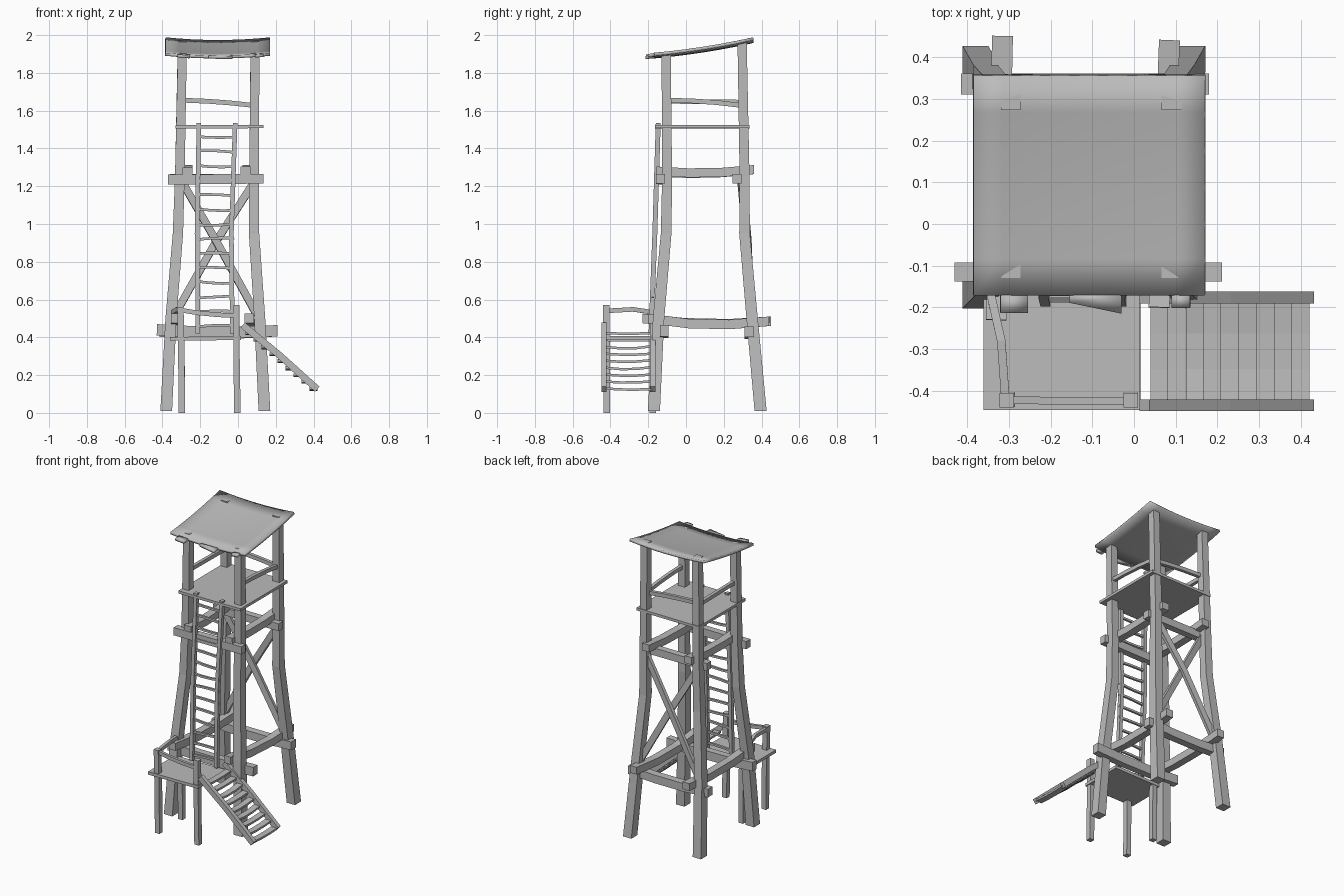
import bpy, bmesh, random
from mathutils import Vector

random.seed(4)
cube = bpy.data.objects.get("Cube")
if cube:
    bpy.data.objects.remove(cube, do_unlink=True)

GREY = (0.5, 0.5, 0.5, 1)
mat = bpy.data.materials.new("weathered_grey")
mat.use_nodes = True
mat.diffuse_color = GREY
mat.node_tree.nodes["Principled BSDF"].inputs["Base Color"].default_value = GREY


def finish(name, bm):
    bmesh.ops.recalc_face_normals(bm, faces=bm.faces)
    mesh = bpy.data.meshes.new(name)
    bm.to_mesh(mesh)
    bm.free()
    mesh.materials.append(mat)
    obj = bpy.data.objects.new(name, mesh)
    bpy.context.collection.objects.link(obj)
    return obj


def beam(name, points, width, height, taper=1.0):
    """Four-sided timber swept along a path; height is measured towards z (or y if upright)."""
    pts = [Vector(p) for p in points]
    along = (pts[-1] - pts[0]).normalized()
    upright = abs(along.z) > 0.95
    side = Vector((1, 0, 0)) if upright else along.cross(Vector((0, 0, 1))).normalized()
    up = Vector((0, 1, 0)) if upright else side.cross(along)
    bm = bmesh.new()
    rings = []
    for i, p in enumerate(pts):
        k = 1 + (taper - 1) * i / (len(pts) - 1)
        rings.append([bm.verts.new(p + side * a * width * k / 2 + up * b * height * k / 2)
                      for a, b in ((-1, -1), (1, -1), (1, 1), (-1, 1))])
    for lo, hi in zip(rings, rings[1:]):
        for j in range(4):
            bm.faces.new((lo[j], lo[j - 1], hi[j - 1], hi[j]))
    bm.faces.new(rings[0])
    bm.faces.new(rings[-1])
    return finish(name, bm)


def sagging(name, a, b, width, height, sag):
    """Timber between two points that droops in its middle."""
    a, b = Vector(a), Vector(b)
    drop = Vector((0, 0, sag))
    return beam(name, [a, a.lerp(b, 0.33) - drop, a.lerp(b, 0.67) - drop, b], width, height)


def sheet(name, xs, ys, height, thick, tabs=()):
    """Thin board following a height rule, with extra tabs (x0, x1, y0, y1) on its front edge."""
    bm = bmesh.new()
    grid = [[bm.verts.new((x, y, height(x, y))) for x in xs] for y in ys]
    for r, s in zip(grid, grid[1:]):
        for i in range(len(xs) - 1):
            bm.faces.new((r[i], r[i + 1], s[i + 1], s[i]))
    for x0, x1, y0, y1 in tabs:
        corners = ((x0, y0), (x1, y1), (x1, ys[0]), (x0, ys[0]))
        bm.faces.new([bm.verts.new((x, y, height(x, y))) for x, y in corners])
    obj = finish(name, bm)
    mod = obj.modifiers.new("thickness", "SOLIDIFY")
    mod.thickness = thick
    mod.offset = 0
    return obj


def spread(a, b, n):
    return [a + (b - a) * i / n for i in range(n + 1)]


# Four bowed corner legs: x and y of each side at the listed heights
LEVELS = (0.01, 0.5, 0.95, 1.25, 1.9)
SIDE_X = {"right": (-0.38, -0.355, -0.318, -0.308, -0.295),
          "left": (0.14, 0.115, 0.085, 0.085, 0.09)}
SIDE_Y = {"front": (-0.17, -0.145, -0.105, -0.1, -0.105),
          "back": (0.395, 0.35, 0.31, 0.31, 0.297)}
for sx, px in SIDE_X.items():
    for sy, py in SIDE_Y.items():
        pts = [list(p) for p in zip(px, py, LEVELS)]
        pts[-1][2] = 1.905 if sy == "front" else 1.97
        beam(f"{sy}_{sx}_leg", pts, 0.062, 0.064, 0.76)

# Lower and upper ring beams
sagging("lower_front_beam", (-0.43, -0.115, 0.44), (0.21, -0.115, 0.435), 0.045, 0.06, 0.01)
sagging("lower_back_beam", (-0.415, 0.335, 0.43), (0.18, 0.335, 0.43), 0.05, 0.055, 0.01)
sagging("lower_right_beam", (-0.33, -0.23, 0.5), (-0.315, 0.45, 0.485), 0.05, 0.05, 0.018)
sagging("lower_left_beam", (0.06, -0.2, 0.5), (0.085, 0.44, 0.485), 0.05, 0.05, 0.022)
sagging("upper_front_beam", (-0.37, -0.135, 1.235), (0.135, -0.135, 1.24), 0.045, 0.052, 0)
sagging("upper_back_beam", (-0.36, 0.27, 1.24), (0.13, 0.27, 1.24), 0.045, 0.05, 0)
sagging("upper_right_beam", (-0.268, -0.155, 1.275), (-0.268, 0.36, 1.288), 0.052, 0.048, 0.012)
sagging("upper_left_beam", (0.04, -0.155, 1.28), (0.05, 0.36, 1.288), 0.052, 0.048, 0.012)

# Crossed braces on the back
beam("back_brace_a", [(-0.345, 0.35, 0.5), (-0.12, 0.335, 0.9), (0.09, 0.305, 1.23)], 0.022, 0.04)
beam("back_brace_b", [(0.11, 0.335, 0.5), (-0.11, 0.315, 0.9), (-0.3, 0.285, 1.23)], 0.022, 0.04)

# Lookout floor, hand rails and warped roof with a ragged front edge
sheet("lookout_floor", spread(-0.33, 0.135, 3), spread(-0.165, 0.335, 3),
      lambda x, y: 1.515 + 0.006 * (x + 0.1), 0.018)
sagging("back_hand_rail", (-0.285, 0.29, 1.655), (0.08, 0.29, 1.628), 0.022, 0.025, -0.004)
sagging("right_hand_rail", (-0.295, -0.1, 1.65), (-0.295, 0.29, 1.645), 0.022, 0.025, 0)
sagging("left_hand_rail", (0.09, -0.1, 1.655), (0.09, 0.29, 1.628), 0.022, 0.025, -0.006)


def roof_height(x, y):
    t = (y + 0.21) / 0.565
    u = (x + 0.107) / 0.277
    return 1.895 + 0.045 * t + 0.04 * t * t - 0.014 * (1 - u * u)


roof = sheet("roof", spread(-0.385, 0.17, 8), spread(-0.17, 0.357, 6), roof_height, 0.016,
             ((-0.32, -0.255, -0.212, -0.212), (-0.155, -0.03, -0.188, -0.214),
              (0.09, 0.135, -0.2, -0.2)))

# Ladder with slightly crooked rungs
for name, x0, x1 in (("right", -0.212, -0.207), ("left", -0.03, -0.015)):
    beam(f"ladder_{name}_rail", [(x0, -0.185, 0.42), (x0 - 0.005, -0.165, 0.95), (x1, -0.147, 1.535)],
         0.024, 0.026)
for i in range(14):
    z = 0.46 + i * 0.077
    y = -0.183 + 0.034 * (z - 0.42)
    tilt = random.uniform(-0.006, 0.006)
    sagging(f"ladder_rung_{i + 1}", (-0.215, y, z + tilt), (-0.02, y, z - tilt),
            0.014, 0.014, random.uniform(-0.004, 0.006))

# Entry platform on posts
sheet("platform", spread(-0.36, 0.015, 3), spread(-0.445, -0.155, 2),
      lambda x, y: 0.394 + 0.01 * (x + 0.17), 0.02)
beam("platform_front_right_post", [(-0.297, -0.42, 0), (-0.3, -0.42, 0.3), (-0.305, -0.422, 0.56)],
     0.034, 0.034)
beam("platform_front_left_post", [(-0.003, -0.42, 0), (-0.008, -0.42, 0.3), (-0.008, -0.422, 0.57)],
     0.034, 0.034)
beam("platform_back_right_post", [(-0.297, -0.175, 0), (-0.3, -0.175, 0.39)], 0.034, 0.034)
sagging("platform_front_rail", (-0.31, -0.422, 0.545), (-0.005, -0.425, 0.515), 0.018, 0.024, 0.006)
beam("platform_right_rail", [(-0.308, -0.42, 0.54), (-0.318, -0.28, 0.548), (-0.345, -0.16, 0.53)],
     0.02, 0.024)

# Sloping steps down to the side
for name, y in (("front", -0.434), ("back", -0.176)):
    beam(f"steps_{name}_stringer", [(0.025, y, 0.465), (0.22, y, 0.305), (0.42, y, 0.125)], 0.028, 0.036)
for i in range(9):
    x = 0.06 + i * 0.0425
    z = 0.423 - i * 0.0367
    sagging(f"step_{i + 1}", (x, -0.43, z), (x, -0.18, z + random.uniform(-0.004, 0.004)),
            0.042, 0.013, random.uniform(0.002, 0.01))

# Soft shading on the warped roof only
bpy.ops.object.select_all(action="DESELECT")
roof.select_set(True)
bpy.context.view_layer.objects.active = roof
bpy.ops.object.shade_smooth_by_angle()
